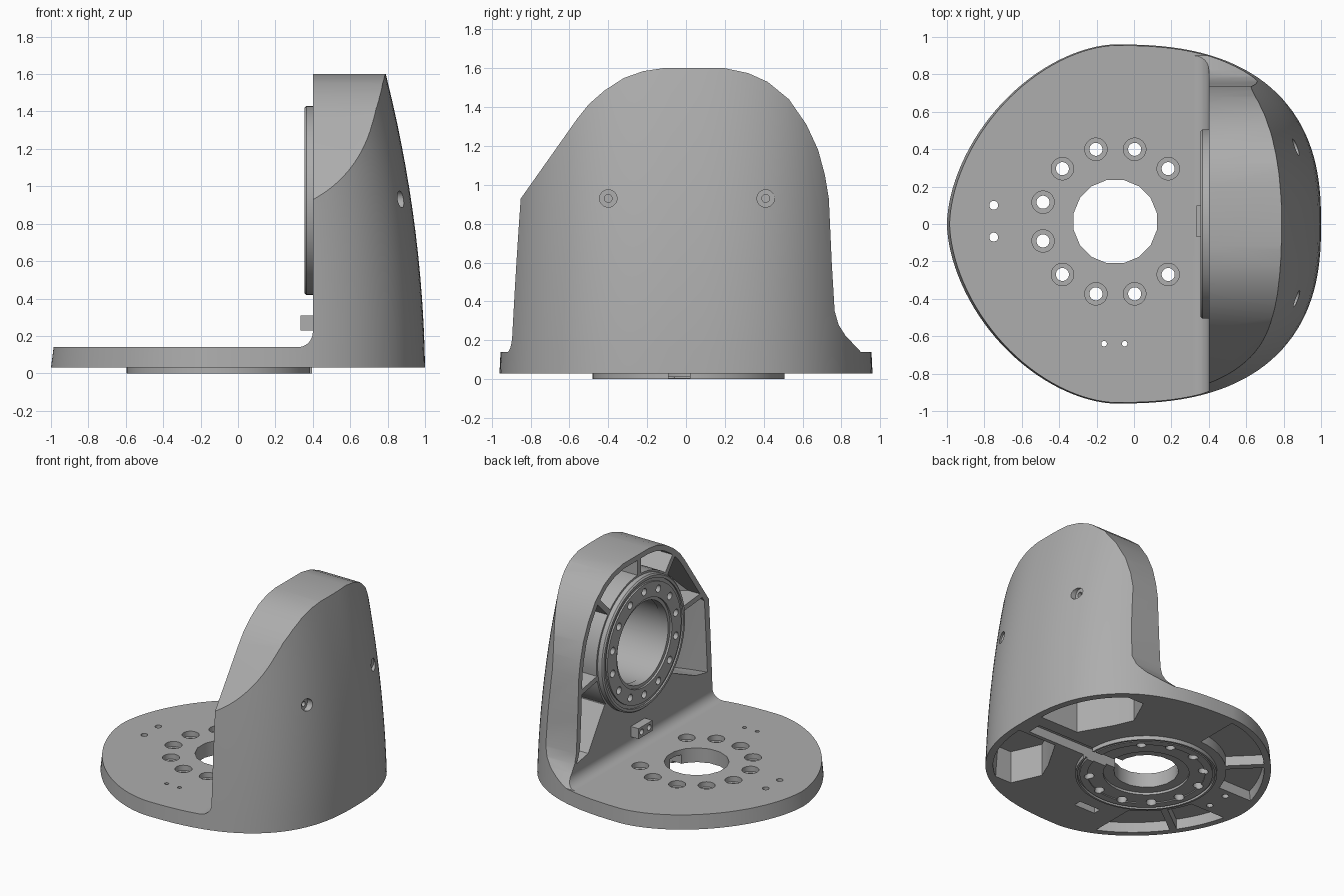
import bpy, bmesh, math
from mathutils import Matrix

cube = bpy.data.objects.get("Cube")
if cube:
    bpy.data.objects.remove(cube, do_unlink=True)

metal = bpy.data.materials.new("plain_grey")
metal.use_nodes = True
GREY = (0.42, 0.42, 0.42, 1)
metal.diffuse_color = GREY
metal.node_tree.nodes["Principled BSDF"].inputs["Base Color"].default_value = GREY

# columns map a flat drawing's (u, v, depth) to world axes
FLAT = Matrix.Identity(4)
SIDE = Matrix(((0, 0, 1, 0), (1, 0, 0, 0), (0, 1, 0, 0), (0, 0, 0, 1)))   # u=y v=z d=x
FRONT = Matrix(((1, 0, 0, 0), (0, 0, -1, 0), (0, 1, 0, 0), (0, 0, 0, 1)))  # u=x v=z d=-y


def make(name, bm, matrix=FLAT):
    bm.transform(matrix)
    bmesh.ops.recalc_face_normals(bm, faces=bm.faces)
    mesh = bpy.data.meshes.new(name)
    bm.to_mesh(mesh)
    bm.free()
    mesh.materials.append(metal)
    ob = bpy.data.objects.new(name, mesh)
    bpy.context.collection.objects.link(ob)
    return ob


def skin(name, rings, matrix=FLAT, closed=False):
    """Skin equal-length rings of points; cap the ends or close into a loop."""
    bm = bmesh.new()
    rows = [[bm.verts.new(p) for p in ring] for ring in rings]
    pairs = list(zip(rows, rows[1:])) + ([(rows[-1], rows[0])] if closed else [])
    for a, b in pairs:
        for i in range(len(a)):
            j = (i + 1) % len(a)
            bm.faces.new((a[i], a[j], b[j], b[i]))
    if not closed:
        bm.faces.new(rows[0][::-1])
        bm.faces.new(rows[-1])
    return make(name, bm, matrix)


def prism(points, lo, hi, matrix=FLAT, name="cutter"):
    return skin(name, [[(u, v, d) for u, v in points] for d in (lo, hi)], matrix)


def disc(u, v, r, lo, hi, matrix=FLAT, n=32):
    turn = [math.tau * (i + 0.5) / n for i in range(n)]
    return prism([(u + r * math.cos(t), v + r * math.sin(t)) for t in turn], lo, hi, matrix)


def rect(u0, u1, v0, v1, lo, hi, matrix=FLAT):
    return prism([(u0, v0), (u1, v0), (u1, v1), (u0, v1)], lo, hi, matrix)


def spoke(u, v, degrees, width, lo, hi, matrix=FLAT):
    c, s = math.cos(math.radians(degrees)), math.sin(math.radians(degrees))
    w = width / 2
    corners = [(0.3, -w), (1.3, -w), (1.3, w), (0.3, w)]
    return prism([(u + a * c - b * s, v + a * s + b * c) for a, b in corners], lo, hi, matrix)


def lathe(name, profile, u, v, d, matrix):
    n = 96
    rings = []
    for i in range(n):
        c, s = math.cos(math.tau * i / n), math.sin(math.tau * i / n)
        rings.append([(u + r * c, v + r * s, d + h) for r, h in profile])
    return skin(name, rings, matrix, closed=True)


def boolean(target, tool, op="DIFFERENCE", keep=False):
    mod = target.modifiers.new("cut", 'BOOLEAN')
    mod.operation, mod.solver, mod.object = op, 'EXACT', tool
    bpy.context.view_layer.objects.active = target
    bpy.ops.object.modifier_apply(modifier=mod.name)
    if not keep:
        bpy.data.objects.remove(tool, do_unlink=True)


def shell(name, inset, z0, z1):
    """Egg-shaped tapering solid; blunt on +x, pointed on -x."""
    rings = []
    for k in range(15):
        z = z0 + (z1 - z0) * k / 14
        h = z - 0.03
        b = 0.96 - 0.05 * h - inset
        ring = []
        for i in range(128):
            t = math.tau * i / 128
            c, s = math.cos(t), math.sin(t)
            a, p = (1.1 - 0.0156 * h - 0.0753 * h * h, 2.5) if c > 0 else (0.9 - 0.13 * h, 1.75)
            a -= inset
            ring.append((-0.1 + math.copysign(abs(c) ** (2 / p), c) * a,
                         math.copysign(abs(s) ** (2 / p), s) * b, z))
        rings.append(ring)
    return skin(name, rings)


# Silhouette of the upright seen along x
ARCH = [(-1.1, 0.58), (-0.85, 0.93), (-0.56, 1.34), (-0.5, 1.415), (-0.42, 1.485),
        (-0.32, 1.55), (-0.22, 1.585), (-0.12, 1.6), (0.2, 1.6), (0.32, 1.575), (0.42, 1.53),
        (0.53, 1.44), (0.62, 1.31), (0.68, 1.18), (0.715, 1.05), (0.735, 0.93), (0.75, 0.6),
        (0.765, 0.35), (0.785, 0.28), (0.82, 0.225), (0.9, 0.14)]
CZ, BX, BY = 0.925, -0.1, 0.013

# Body: tapered shell trimmed by the arch and by an L with a cove
body = shell("bracket_body", 0, 0.03, 1.7)
boolean(body, prism(ARCH + [(1.1, 0.14), (1.1, -0.1), (-1.1, -0.1)], -1.2, 1.2, SIDE), 'INTERSECT')
cove = [(0.4 - 0.08 + 0.08 * math.sin(t), 0.22 - 0.08 * math.cos(t))
        for t in [math.pi / 2 * i / 8 for i in range(9)]]
boolean(body, prism([(-1.2, -0.1), (1.2, -0.1), (1.2, 1.9), (0.4, 1.9)] + cove[::-1] +
                    [(-1.2, 0.14)], -1.2, 1.2, FRONT), 'INTERSECT')

# Upright pockets: inner cavity minus hub, ribs and lower panel
inner = shell("cutter", 0.05, -0.05, 1.7)
cavity = prism([(y * 0.94, CZ + (z - CZ) * 0.94) for y, z in ARCH] + [(0.7, 0.1), (-1.1, 0.1)],
               0.3, 1.2, SIDE)
boolean(cavity, inner, 'INTERSECT', keep=True)
boolean(cavity, disc(0, CZ, 0.52, 0.2, 1.3, SIDE, 64))
boolean(cavity, prism([(-1.2, 0.3), (-0.69, 0.4), (-0.4, 0.53), (0.42, 0.6), (0.62, 0.3),
                       (0.9, 0.25), (0.9, -0.1), (-1.2, -0.1)], 0.2, 1.3, SIDE))
for angle in (-10, 45, 90, 130, 175):
    boolean(cavity, spoke(0, CZ, angle, 0.04, 0.2, 1.3, SIDE))
boolean(body, cavity)
bore = disc(0, CZ, 0.315, 0.3, 1.2, SIDE, 64)
boolean(bore, inner, 'INTERSECT', keep=True)
boolean(body, bore)

# Underside pockets in the plate
tray = rect(-1.2, -0.13, -1.2, 1.2, -0.04, 0.105)
boolean(tray, inner, 'INTERSECT', keep=True)
boolean(tray, disc(BX, BY, 0.56, -0.2, 0.3, n=64))
boolean(tray, rect(-0.36, 0, -1.2, -0.2, -0.2, 0.3))
for angle, width in ((135, 0.05), (180, 0.3), (217, 0.05)):
    boolean(tray, spoke(BX, BY, angle, width, -0.2, 0.3))
boolean(body, tray)

# Deep pockets beneath the upright, mirrored
for side in (1, -1):
    deep = prism([(0.62, 0.12 * side), (1.1, 0.12 * side), (1.1, 0.72 * side),
                  (0.52, 0.72 * side), (0.42, 0.5 * side), (0.48, 0.36 * side)], -0.04, 0.28)
    boolean(deep, inner, 'INTERSECT', keep=True)
    boolean(body, deep)
bpy.data.objects.remove(inner, do_unlink=True)

# Bearing rings on the upright and under the plate
wall_ring = lathe("wall_ring", [(0.31, 0.08), (0.31, 0.015), (0.335, 0.015), (0.335, 0), (0.45, 0),
                                (0.45, 0.012), (0.475, 0.012), (0.475, 0), (0.495, 0),
                                (0.505, 0.01), (0.505, 0.08)], 0, CZ, 0.355, SIDE)
base_ring = lathe("base_ring", [(0.3, 0.05), (0.3, 0.012), (0.41, 0.012), (0.41, 0.004),
                                (0.465, 0.004), (0.465, 0.02), (0.48, 0.02), (0.48, 0),
                                (0.495, 0), (0.495, 0.05)], BX, BY, 0, FLAT)

# Central opening and bolt holes in the plate
boolean(body, disc(BX, BY, 0.227, -0.1, 0.3, n=16))
for k in range(1, 11):
    t = math.radians(15 + 30 * k)
    x, y = BX + 0.4 * math.cos(t), BY + 0.4 * math.sin(t)
    boolean(body, disc(x, y, 0.06, 0.1, 0.2, n=24))
    for part in (body, base_ring):
        boolean(part, disc(x, y, 0.035, -0.1, 0.2, n=20))
for x, y, r in ((-0.75, 0.1, 0.024), (-0.75, -0.07, 0.024), (-0.16, -0.64, 0.015), (-0.05, -0.64, 0.015)):
    boolean(body, disc(x, y, r, -0.1, 0.2, n=16))

# Cable channel and slot underneath
for part in (body, base_ring):
    boolean(part, rect(0.1, 0.88, -0.09, 0.02, -0.1, 0.1))
boolean(body, rect(-0.2, -0.02, -0.67, -0.61, -0.1, 0.09))

# Bolt holes around the wall ring
for k in range(14):
    t = math.tau * (k + 0.5) / 14
    boolean(wall_ring, disc(0.395 * math.cos(t), CZ + 0.395 * math.sin(t), 0.028, 0.3, 0.4, SIDE, 16))

# Counterbored screw holes through the outer face
for y in (-0.4, 0.41):
    boolean(body, disc(y, 0.93, 0.045, 0.84, 1.1, SIDE, 24))
    boolean(body, disc(y, 0.93, 0.02, 0.72, 1.1, SIDE, 16))

# Small connector block
connector = rect(-0.07, 0.1, 0.23, 0.31, 0.335, 0.45, SIDE)
connector.name = "connector_block"
for y in (-0.03, 0.06):
    boolean(connector, disc(y, 0.27, 0.022, 0.3, 0.37, SIDE, 16))

for part in (body, wall_ring, base_ring, connector):
    bpy.ops.object.select_all(action='DESELECT')
    part.select_set(True)
    bpy.context.view_layer.objects.active = part
    bpy.ops.object.shade_smooth_by_angle(angle=math.radians(28))
